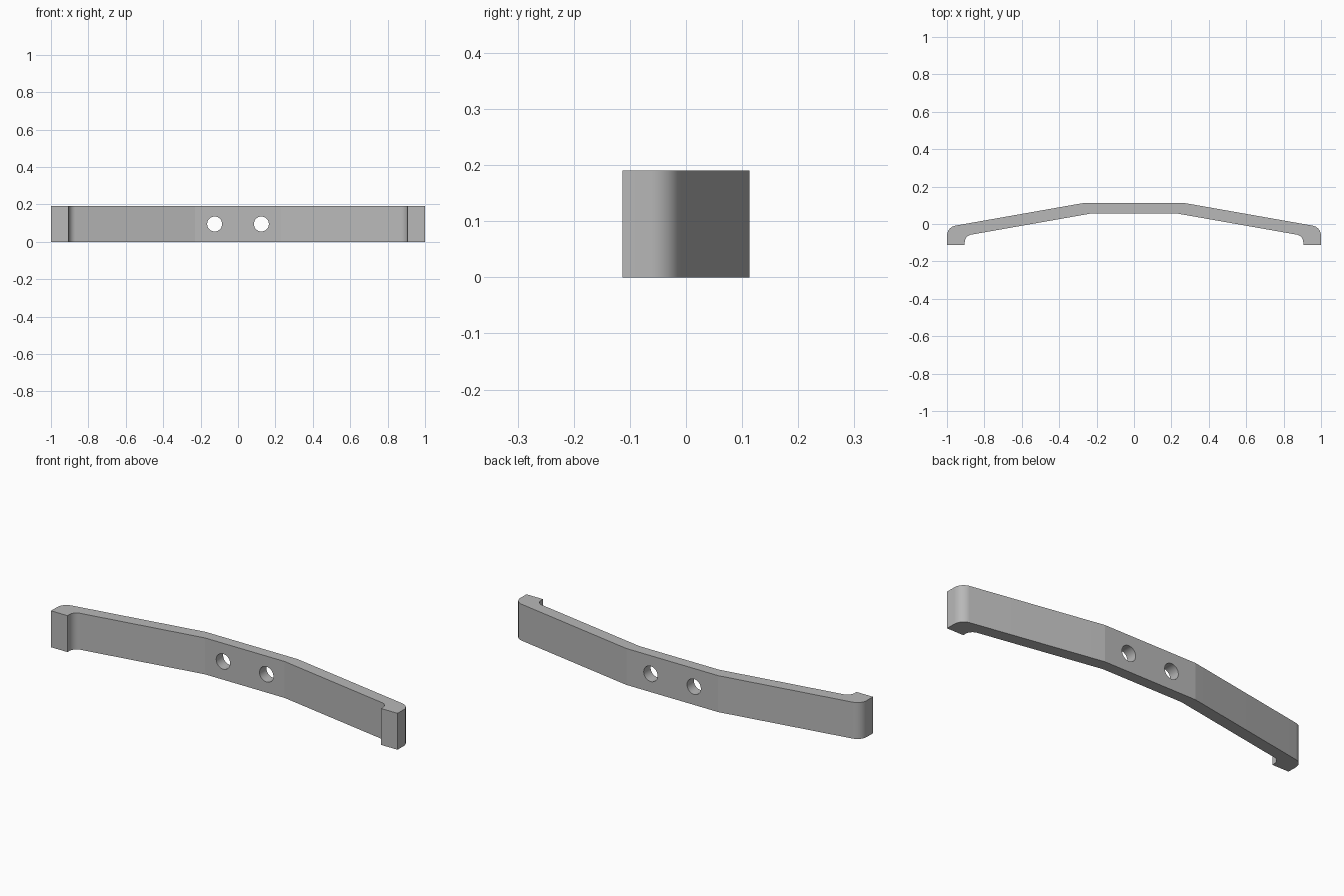
import bpy, bmesh, math
from mathutils import Vector

if "Cube" in bpy.data.objects:
    bpy.data.objects.remove(bpy.data.objects["Cube"])

HEIGHT = 0.19


def fillet(prev, corner, nxt, t, n=16):
    """Arc points rounding a corner, with tangent length t."""
    p, c, q = Vector(prev), Vector(corner), Vector(nxt)
    u, v = (p - c).normalized(), (q - c).normalized()
    half = u.angle(v) / 2
    r = t * math.tan(half)
    centre = c + (u + v).normalized() * (r / math.sin(half))
    a, b = c + u * t - centre, c + v * t - centre
    sweep = a.angle(b)
    return [centre + (a * math.sin((1 - i / n) * sweep) + b * math.sin(i / n * sweep))
            / math.sin(sweep) for i in range(n + 1)]


# Right half of the plan outline, from back centre round the foot to front centre
back_bend, back_corner = (0.265, 0.113), (1.0, -0.0166)
foot_out, foot_in = (1.0, -0.113), (0.905, -0.113)
inner_corner, front_bend = (0.905, -0.063), (0.23, 0.056)
half = [Vector(back_bend)]
half += fillet(back_bend, back_corner, foot_out, 0.046)
half += [Vector(foot_out), Vector(foot_in)]
half += fillet(foot_in, inner_corner, front_bend, 0.035)
half.append(Vector(front_bend))
outline = half + [Vector((-p.x, p.y)) for p in reversed(half)]

grey = bpy.data.materials.new("grey")
grey.diffuse_color = (0.48, 0.48, 0.48, 1)
grey.use_nodes = True
grey.node_tree.nodes["Principled BSDF"].inputs["Base Color"].default_value = grey.diffuse_color

# Bent bar with hooked feet, extruded upward
bm = bmesh.new()
face = bm.faces.new([bm.verts.new((p.x, p.y, 0)) for p in outline])
top = bmesh.ops.extrude_face_region(bm, geom=[face])
verts = [g for g in top["geom"] if isinstance(g, bmesh.types.BMVert)]
bmesh.ops.translate(bm, verts=verts, vec=(0, 0, HEIGHT))
bmesh.ops.recalc_face_normals(bm, faces=bm.faces)
mesh = bpy.data.meshes.new("handle_bar")
bm.to_mesh(mesh)
bm.free()
mesh.materials.append(grey)
bar = bpy.data.objects.new("handle_bar", mesh)
bpy.context.collection.objects.link(bar)

# Two screw holes through the middle section
for side, x in (("left", -0.125), ("right", 0.125)):
    bpy.ops.mesh.primitive_cylinder_add(vertices=48, radius=0.04, depth=0.4,
                                        location=(x, 0.08, HEIGHT / 2),
                                        rotation=(math.pi / 2, 0, 0))
    cutter = bpy.context.object
    cutter.name = side + "_hole_cutter"
    cutter.data.materials.append(grey)
    cutter.hide_render = True
    mod = bar.modifiers.new(side + "_hole", 'BOOLEAN')
    mod.operation = 'DIFFERENCE'
    mod.solver = 'EXACT'
    mod.object = cutter
    bpy.ops.object.select_all(action='DESELECT')
    bar.select_set(True)
    bpy.context.view_layer.objects.active = bar
    bpy.ops.object.modifier_apply(modifier=mod.name)
    bpy.data.objects.remove(cutter)

# Smooth the fillets and holes, keep the 10 degree bends crisp
bpy.ops.object.shade_smooth_by_angle(angle=math.radians(9))
